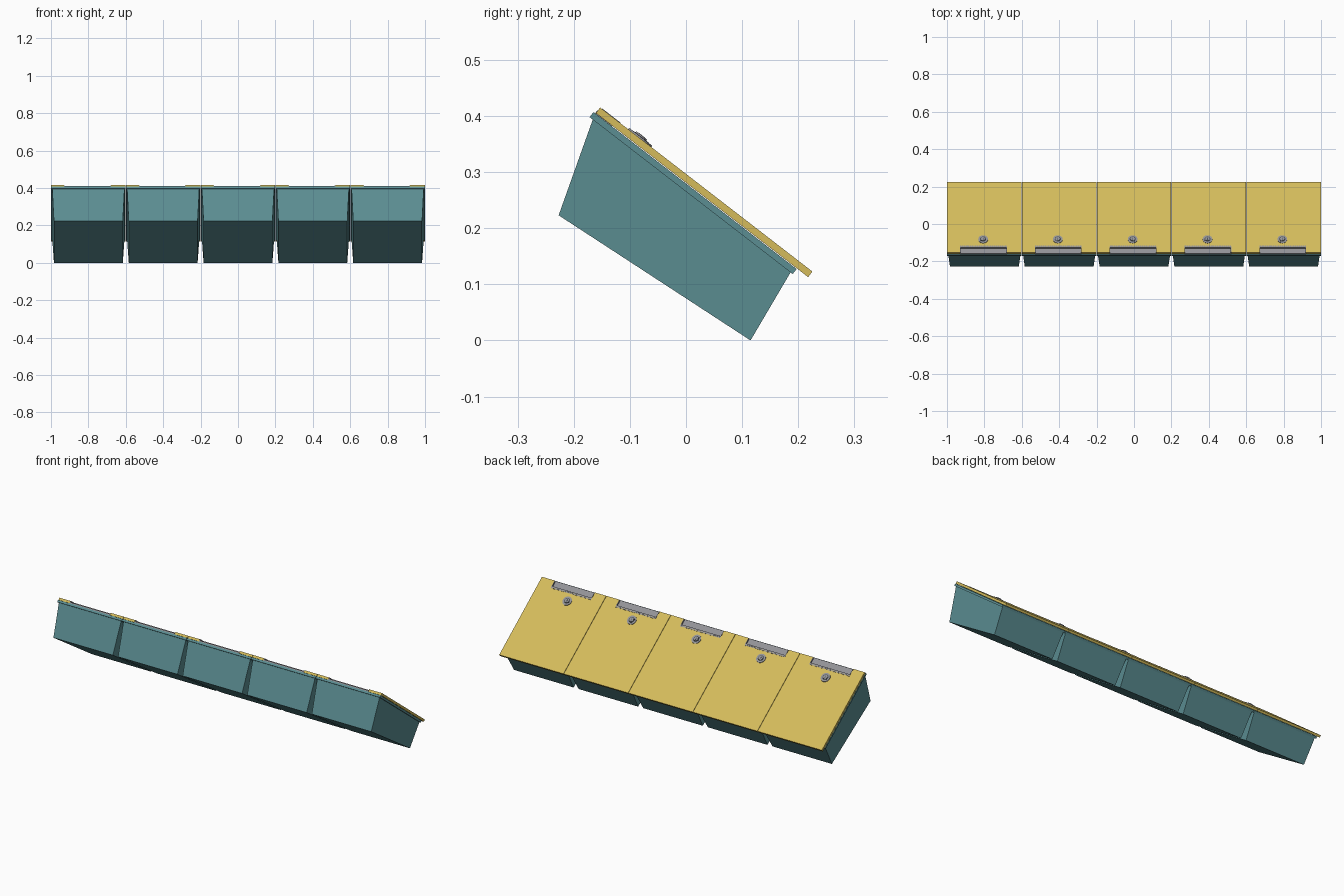
import bpy, bmesh, math
from mathutils import Matrix, Vector

if "Cube" in bpy.data.objects:
    bpy.data.objects.remove(bpy.data.objects["Cube"])


def material(name, rgb):
    m = bpy.data.materials.new(name)
    m.diffuse_color = (*rgb, 1)
    m.use_nodes = True
    m.node_tree.nodes["Principled BSDF"].inputs["Base Color"].default_value = m.diffuse_color
    return m


TEAL = material("teal plastic", (0.105, 0.27, 0.29))
YELLOW = material("yellow lid", (0.66, 0.5, 0.105))
GREY = material("grey metal", (0.29, 0.29, 0.31))
DARK = material("dark gap", (0.07, 0.08, 0.09))

# Sloped lid frame: local x across, local y down the slope, local z out of the lid
SLOPE = Matrix.Translation((0, -0.153, 0.415)) @ Matrix.Rotation(-math.atan2(0.292, 0.378), 4, 'X')


def finish(name, bm, mat, x, matrix=Matrix()):
    bmesh.ops.recalc_face_normals(bm, faces=bm.faces)
    me = bpy.data.meshes.new(name)
    bm.to_mesh(me)
    bm.free()
    me.materials.append(mat)
    ob = bpy.data.objects.new(name, me)
    bpy.context.collection.objects.link(ob)
    ob.matrix_world = Matrix.Translation((x, 0, 0)) @ matrix
    return ob


def add_box(bm, x0, x1, s0, s1, h0, h1):
    m = Matrix.Translation(((x0 + x1) / 2, (s0 + s1) / 2, (h0 + h1) / 2)) @ \
        Matrix.Diagonal((x1 - x0, s1 - s0, h1 - h0, 1))
    bmesh.ops.create_cube(bm, size=1, matrix=m)


def add_disc(bm, r, s, h0, h1, x=0, n=20):
    bmesh.ops.create_cone(bm, cap_ends=True, segments=n, radius1=r, radius2=r, depth=h1 - h0,
                          matrix=Matrix.Translation((x, s, (h0 + h1) / 2)))


def bin_body(x):
    # tapered open bin: (half width, y, z) for top and bottom edges
    bm = bmesh.new()
    top = [(0.193, -0.165, 0.397), (0.193, 0.188, 0.124)]
    low = [(0.184, -0.227, 0.223), (0.184, 0.115, 0.0)]

    def ring(pts):
        (w, ya, za), (_, yb, zb) = pts
        return [bm.verts.new(p) for p in ((-w, ya, za), (w, ya, za), (w, yb, zb), (-w, yb, zb))]
    t, b = ring(top), ring(low)
    bm.faces.new(b[::-1])
    for i in range(4):
        j = (i + 1) % 4
        bm.faces.new((b[i], b[j], t[j], t[i]))
    ob = finish("bin_body", bm, TEAL, x)
    mod = ob.modifiers.new("wall", 'SOLIDIFY')
    mod.thickness = 0.005
    mod.offset = -1


def bin_rim(x):
    bm = bmesh.new()
    for sx in (-1, 1):
        a, b = sorted((sx * 0.185, sx * 0.199))
        add_box(bm, a, b, -0.0045, 0.453, -0.025, -0.0137)
    add_box(bm, -0.185, 0.185, -0.0045, 0.009, -0.025, -0.0137)
    add_box(bm, -0.185, 0.185, 0.44, 0.453, -0.025, -0.0137)
    finish("bin_rim", bm, TEAL, x, SLOPE)


def lid(x):
    # panel with a notch for the handle in its upper edge
    bm = bmesh.new()
    w, n0, n1, d, L = 0.199, -0.13, 0.12, 0.036, 0.478
    outline = [(-w, 0), (n0, 0), (n0, d), (n1, d), (n1, 0), (w, 0), (w, L), (-w, L)]
    f = bm.faces.new([bm.verts.new((a, b, -0.0125)) for a, b in outline])
    ext = bmesh.ops.extrude_face_region(bm, geom=[f])
    bmesh.ops.translate(bm, vec=Vector((0, 0, 0.0125)),
                        verts=[v for v in ext["geom"] if isinstance(v, bmesh.types.BMVert)])
    finish("lid", bm, YELLOW, x, SLOPE)


def handle(x):
    bm = bmesh.new()
    add_box(bm, -0.13, 0.12, -0.001, 0.037, -0.0135, -0.007)     # recessed plate
    for a in (-0.13, 0.117):
        add_box(bm, a, a + 0.003, 0.004, 0.038, -0.012, 0.001)   # end cheeks
    add_box(bm, -0.13, 0.12, 0.034, 0.040, -0.012, 0.001)        # lower lip
    for i in range(25):                                          # ribbed edge
        a = -0.13 + i * 0.01
        add_box(bm, a + 0.001, a + 0.0085, 0.040, 0.046, -0.002, 0.001)
    finish("handle", bm, GREY, x, SLOPE)


def lock(x):
    bm = bmesh.new()
    add_disc(bm, 0.026, 0.089, -0.002, 0.003)
    add_disc(bm, 0.012, 0.089, 0.002, 0.006)
    finish("lock", bm, GREY, x - 0.007, SLOPE)
    bm = bmesh.new()
    add_disc(bm, 0.017, 0.089, 0.002, 0.0035)                    # groove round the barrel
    add_box(bm, -0.0015, 0.0015, 0.081, 0.097, 0.005, 0.0065)    # key slot
    finish("lock_slot", bm, DARK, x - 0.007, SLOPE)


for k in range(5):
    cx = (k - 2) * 0.4
    for part in (bin_body, bin_rim, lid, handle, lock):
        part(cx)
